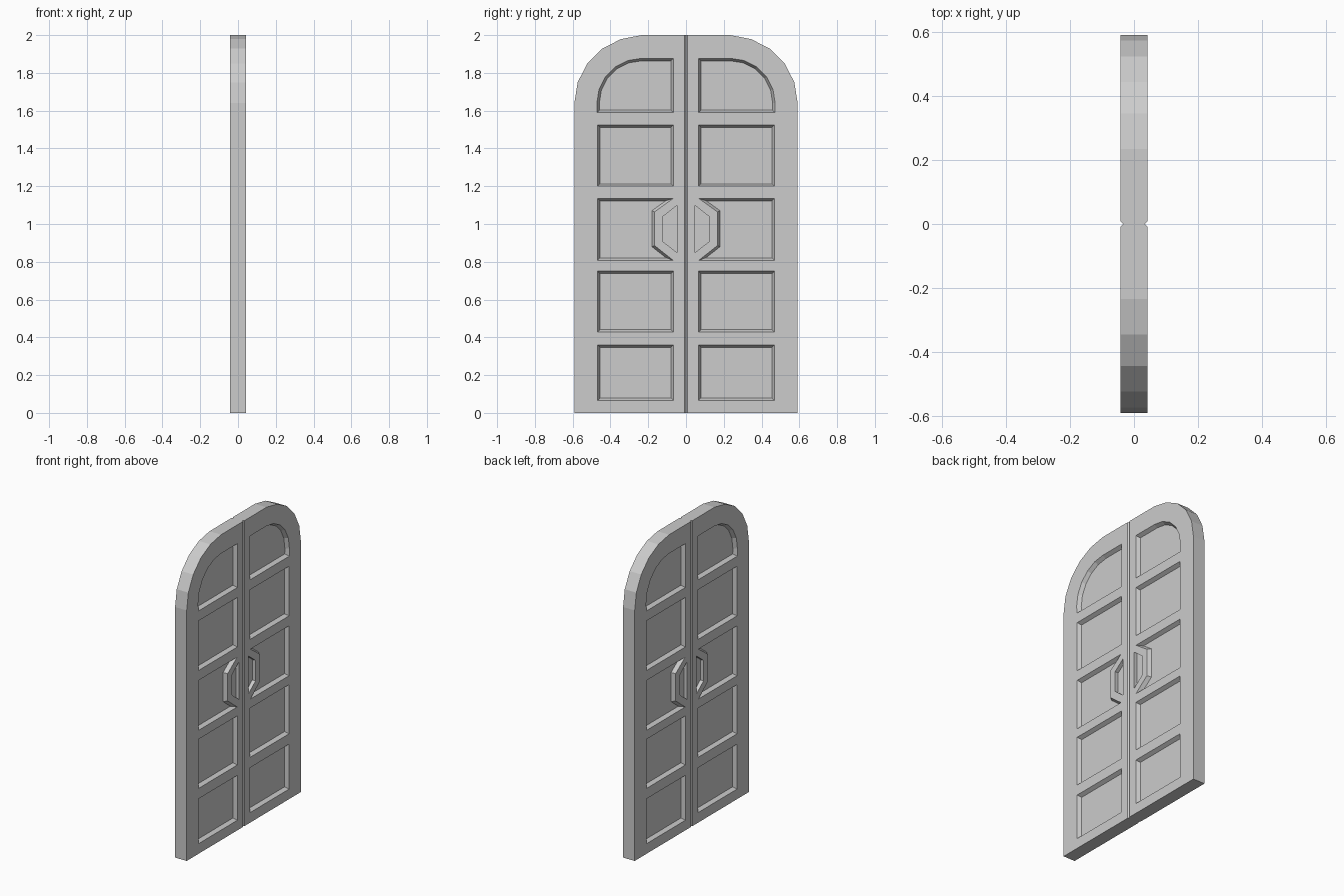
import bpy, bmesh, math

if "Cube" in bpy.data.objects:
    bpy.data.objects.remove(bpy.data.objects["Cube"])

HALF = 0.042      # half thickness of the door
FLOOR = 0.018     # distance of the recessed floors from the middle plane
SEAM = 0.034      # where the seam chamfer ends
BEVEL = 0.013     # slope of the panel walls

grey = bpy.data.materials.new("plain_grey")
grey.diffuse_color = (0.604, 0.604, 0.604, 1)
grey.use_nodes = True
grey.node_tree.nodes["Principled BSDF"].inputs["Base Color"].default_value = grey.diffuse_color


def arch(radius, steps):
    """Rounded shoulder from the outer side up to the flat top, as (y, z)."""
    return [(0.235 + radius * math.cos(a), 1.64 + radius * math.sin(a))
            for a in (math.pi / 2 * i / steps for i in range(steps + 1))]


def inset(points, d):
    """Shift a counter-clockwise outline inwards by d."""
    out = []
    n = len(points)
    for i, (y, z) in enumerate(points):
        (py, pz), (ny, nz) = points[i - 1], points[(i + 1) % n]
        a, b = math.hypot(y - py, z - pz), math.hypot(ny - y, nz - z)
        n1 = (-(z - pz) / a, (y - py) / a)
        n2 = (-(nz - z) / b, (ny - y) / b)
        k = d / (1 + n1[0] * n2[0] + n1[1] * n2[1])
        out.append((y + k * (n1[0] + n2[0]), z + k * (n1[1] + n2[1])))
    return out


def bridge(bm, a, b):
    for i in range(len(a)):
        j = (i + 1) % len(a)
        bm.faces.new((a[i], a[j], b[j], b[i]))


def door_leaf(name, side):
    bm = bmesh.new()

    def ring(points, x):
        return [bm.verts.new((x, side * y, z)) for y, z in points]

    # Leaf outline and its recesses
    outline = [(0.009, 0), (0.591, 0)] + arch(0.356, 5) + [(0.009, 2)]
    outline = [(y, 2.0 if z > 1.99 else z) for y, z in outline]
    panels = [[(0.066, z0), (0.468, z0), (0.468, z1), (0.066, z1)]
              for z0, z1 in ((0.066, 0.36), (0.428, 0.75), (1.2, 1.525))]
    panels.append([(0.066, 1.59), (0.47, 1.59)] + arch(0.237, 5) + [(0.066, 1.877)])
    # Middle panel wraps around the handle plate
    panels.append([(0.068, 0.808), (0.468, 0.808), (0.468, 1.135),
                   (0.068, 1.135), (0.167, 1.064), (0.167, 0.886)])
    grip = [(0.048, 0.849), (0.122, 0.907), (0.122, 1.04), (0.048, 1.098)]

    # Face of the leaf, filled around the recesses
    rim = ring(outline, HALF)
    holes = [(ring(p, HALF), inset(p, BEVEL)) for p in panels]
    holes.append((ring(grip, HALF), grip))
    edges = []
    for loop in [rim] + [h[0] for h in holes]:
        edges += [bm.edges.new((loop[i - 1], loop[i])) for i in range(len(loop))]
    bmesh.ops.triangle_fill(bm, use_beauty=True, edges=edges)

    # Recess walls and floors
    for loop, floor_points in holes:
        floor = ring(floor_points, FLOOR)
        bridge(bm, loop, floor)
        bm.faces.new(floor)

    # Chamfered seam and outer edge down to the middle plane
    edge_points = [(0 if y < 0.01 else y, z) for y, z in outline]
    chamfer, middle = ring(edge_points, SEAM), ring(edge_points, 0)
    bridge(bm, rim, chamfer)
    bridge(bm, chamfer, middle)

    # Same relief on the other side
    bmesh.ops.mirror(bm, geom=bm.verts[:] + bm.edges[:] + bm.faces[:],
                     axis='X', merge_dist=0.0005)
    bmesh.ops.recalc_face_normals(bm, faces=bm.faces[:])
    bmesh.ops.dissolve_limit(bm, angle_limit=0.01, verts=bm.verts[:], edges=bm.edges[:])
    mesh = bpy.data.meshes.new(name)
    bm.to_mesh(mesh)
    bm.free()
    mesh.materials.append(grey)
    bpy.context.collection.objects.link(bpy.data.objects.new(name, mesh))


door_leaf("left_door_leaf", -1)
door_leaf("right_door_leaf", 1)
